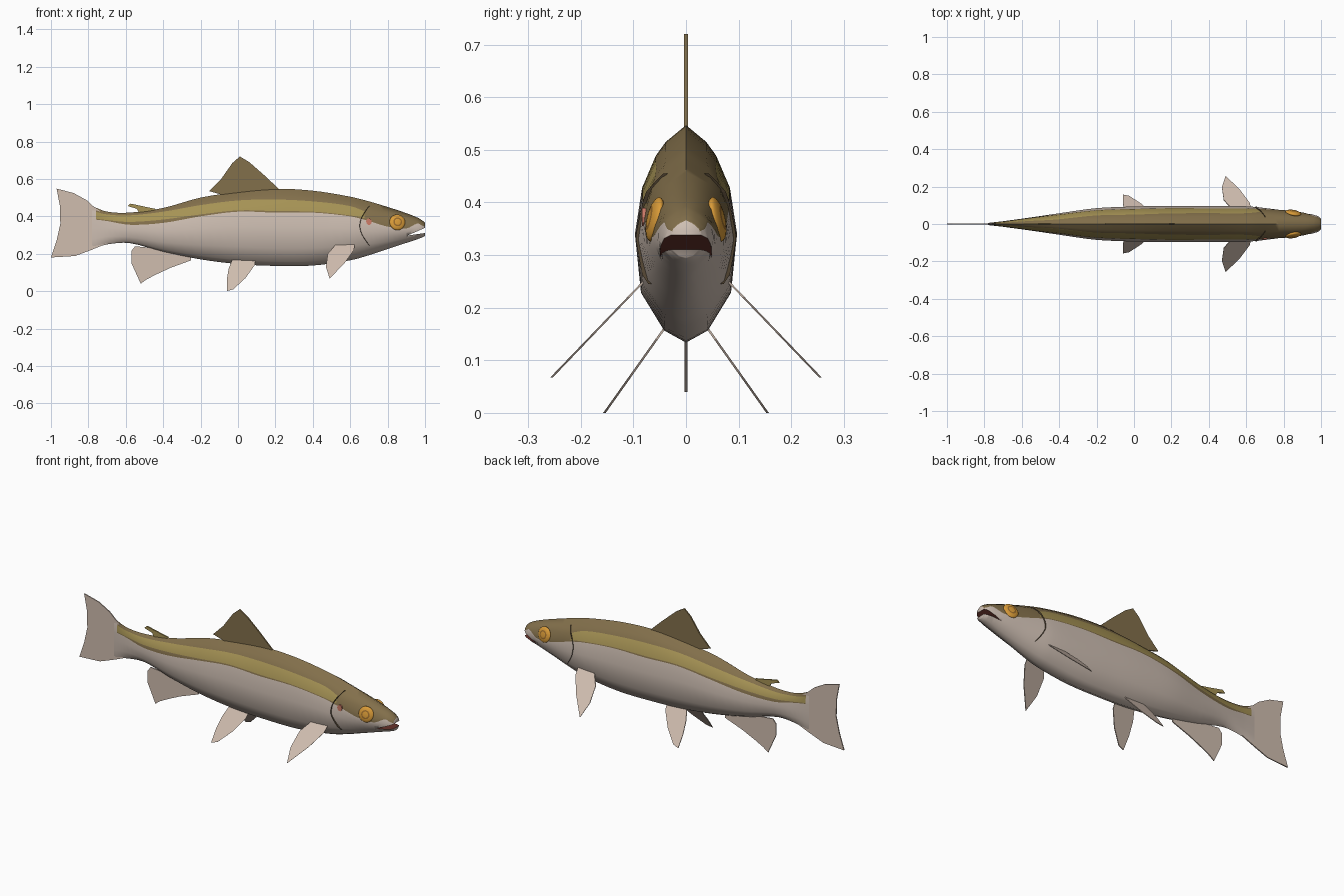
import bpy, bmesh, math
from mathutils import Vector, Matrix

if "Cube" in bpy.data.objects:
    bpy.data.objects.remove(bpy.data.objects["Cube"])


def mat(name, rgb):
    m = bpy.data.materials.new(name)
    m.diffuse_color = (*rgb, 1)
    m.use_nodes = True
    m.node_tree.nodes["Principled BSDF"].inputs["Base Color"].default_value = m.diffuse_color
    return m


BELLY = mat("pale belly", (0.62, 0.52, 0.45))
BACK = mat("olive brown", (0.225, 0.16, 0.07))
STRIPE = mat("light olive", (0.38, 0.29, 0.09))
FIN = mat("fin beige", (0.63, 0.51, 0.43))
MOUTH = mat("mouth red", (0.14, 0.035, 0.025))
EYE = mat("amber", (0.70, 0.33, 0.04))
PUPIL = mat("dark amber", (0.33, 0.15, 0.025))
PINK = mat("cheek pink", (0.62, 0.2, 0.14))
GILL = mat("gill shadow", (0.08, 0.055, 0.03))


def make(name, bm, mats, smooth=None):
    bmesh.ops.recalc_face_normals(bm, faces=bm.faces)
    me = bpy.data.meshes.new(name)
    bm.to_mesh(me)
    bm.free()
    for m in mats:
        me.materials.append(m)
    ob = bpy.data.objects.new(name, me)
    bpy.context.collection.objects.link(ob)
    if smooth:
        shade(ob, smooth)
    return ob


def activate(ob):
    bpy.ops.object.select_all(action='DESELECT')
    ob.select_set(True)
    bpy.context.view_layer.objects.active = ob


def shade(ob, degrees):
    activate(ob)
    bpy.ops.object.shade_smooth_by_angle(angle=math.radians(degrees))


# Body stations: x, bottom, top, half width, belly line, stripe bottom, stripe top
ROWS = [
    (-.78, .225, .455, .006, .385, .390, .430),
    (-.70, .250, .425, .015, .375, .380, .410),
    (-.58, .257, .420, .032, .355, .370, .405),
    (-.40, .210, .445, .058, .365, .383, .425),
    (-.20, .170, .500, .085, .400, .410, .460),
    (.00, .145, .530, .095, .425, .432, .485),
    (.20, .135, .547, .097, .420, .428, .490),
    (.40, .137, .537, .097, .420, .425, .480),
    (.60, .165, .505, .095, .400, .405, .455),
    (.70, .192, .480, .087, .375, .385, .420),
    (.80, .225, .450, .076, .345, .365, .405),
    (.90, .258, .417, .062, .335, .355, .385),
    (.96, .278, .393, .050, .362, .367, .378),
    (.985, .287, .378, .041, .350, .355, .365),
    (1.0, .295, .366, .030, .345, .350, .357),
]
# Cross-section: height fraction, width fraction
SECTION = [(0, 0), (.06, .46), (.23, .88), (.5, 1), (.77, .82), (.91, .46), (1, 0)]


def lerp_table(table, x):
    for a, b in zip(table, table[1:]):
        if x <= b[0]:
            f = max(0, (x - a[0]) / (b[0] - a[0]))
            return [p + (q - p) * f for p, q in zip(a, b)]
    return list(table[-1])


def half_width(row, z):
    t = (z - row[1]) / (row[2] - row[1])
    return row[3] * lerp_table(SECTION, t)[1]


def smooth_rows(steps=4):
    """Hermite interpolation of the stations along x."""
    def slope(i, k):
        a, b = ROWS[max(i - 1, 0)], ROWS[min(i + 1, len(ROWS) - 1)]
        return (b[k] - a[k]) / (b[0] - a[0])
    out = []
    for i in range(len(ROWS) - 1):
        a, b = ROWS[i], ROWS[i + 1]
        d = b[0] - a[0]
        for s in range(steps):
            t = s / steps
            h = (2*t**3 - 3*t*t + 1, t**3 - 2*t*t + t, -2*t**3 + 3*t*t, t**3 - t*t)
            out.append([a[0] + d * t] + [
                h[0]*a[k] + h[1]*d*slope(i, k) + h[2]*b[k] + h[3]*d*slope(i + 1, k)
                for k in range(1, 7)])
    return out + [list(ROWS[-1])]


# Body loft, coloured by band
bm = bmesh.new()
rings, xs = [], []
for r in smooth_rows():
    x, bot, top, w, a, b, c = r
    zs = [bot + (a - bot) * f for f in (0, .08, .33, .72, 1)]
    zs += [b, c, c + (top - c) * .45, top]
    n = len(zs) - 1
    side = [(half_width(r, z), z) for z in zs]
    ring = side + [(-y, z) for y, z in side[n - 1:0:-1]]
    rings.append([bm.verts.new((x, y, z)) for y, z in ring])
    xs.append(x)
count = 2 * n
for i in range(len(rings) - 1):
    xm = (xs[i] + xs[i + 1]) / 2
    for j in range(count):
        k = (j + 1) % count
        f = bm.faces.new((rings[i][j], rings[i][k], rings[i + 1][k], rings[i + 1][j]))
        band = j if j < n else count - 1 - j
        if band < 4 or xm < -.765:
            f.material_index = 0
        elif band == 5 and xm < .67:
            f.material_index = 2
        else:
            f.material_index = 1
bm.faces.new(rings[0])
bm.faces.new(rings[-1])
body = make("body", bm, [BELLY, BACK, STRIPE, MOUTH])


# Flat plate in x-z, leaning outward by a function of z
def plate(bm, pts, lean, half):
    sides = [[bm.verts.new((x, lean(z) + s * half, z)) for x, z in pts] for s in (-1, 1)]
    bm.faces.new(sides[0])
    bm.faces.new(sides[1][::-1])
    for i in range(len(pts)):
        j = (i + 1) % len(pts)
        bm.faces.new((sides[0][i], sides[0][j], sides[1][j], sides[1][i]))


def fin(name, pts, material, lean=lambda z: 0, half=.003):
    bm = bmesh.new()
    plate(bm, pts, lean, half)
    return make(name, bm, [material])


# Mouth opening cut out of the head
cutter = fin("mouth_cutter", [(.905, .297), (1.05, .318), (1.05, .360)], MOUTH, half=.2)
cutter.hide_render = True
activate(body)
cut = body.modifiers.new("mouth", 'BOOLEAN')
cut.operation, cut.solver, cut.object = 'DIFFERENCE', 'EXACT', cutter
cut.material_mode = 'TRANSFER'
bpy.ops.object.modifier_apply(modifier=cut.name)
bpy.data.objects.remove(cutter)
shade(body, 65)

# Middle fins
fin("dorsal_fin", [(-.155, .535), (-.09, .60), (-.03, .685), (.01, .72), (.06, .69),
                   (.14, .62), (.22, .545), (.15, .50), (-.05, .505)], BACK, half=.004)
fin("adipose_fin", [(-.59, .455), (-.575, .468), (-.5, .452), (-.44, .44),
                    (-.45, .42), (-.53, .42), (-.54, .44)], STRIPE, half=.004)
fin("tail_fin", [(-.70, .40), (-.775, .455), (-.81, .487), (-.88, .525), (-.97, .548),
                 (-.953, .46), (-.95, .36), (-.97, .27), (-1.0, .18), (-.87, .188),
                 (-.78, .222), (-.70, .255)], FIN)
fin("anal_fin", [(-.57, .215), (-.57, .15), (-.52, .04), (-.49, .062), (-.44, .088),
                 (-.36, .125), (-.25, .165), (-.25, .195), (-.4, .225), (-.55, .24)], FIN)

# Paired fins, gill edges and eyes
for s, label in ((-1, "right"), (1, "left")):
    fin(f"pelvic_fin_{label}",
        [(.10, .21), (-.03, .17), (-.05, .12), (-.06, .06), (-.06, 0), (-.025, .01),
         (.04, .07), (.09, .14)], FIN, lambda z: s * (.045 + (.155 - z) * .71), .0025)
    fin(f"pectoral_fin_{label}",
        [(.63, .29), (.62, .22), (.57, .15), (.49, .067), (.47, .13), (.48, .20),
         (.54, .27)], FIN, lambda z: s * (.085 + (.245 - z) * .96), .0025)

    # Gill edge: thin upright lip facing the tail
    bm = bmesh.new()
    lip = []
    for i in range(13):
        t = i / 12
        x, z = .70 - .05 * math.sin(math.pi * t), .455 - .21 * t
        y = half_width(lerp_table(ROWS, x), z)
        lip.append([bm.verts.new((x + dx, s * (y + dy), z))
                    for dx, dy in ((0, .005), (.004, -.004), (.0, -.004))])
    for p, q in zip(lip, lip[1:]):
        for k in range(3):
            bm.faces.new((p[k], p[(k + 1) % 3], q[(k + 1) % 3], q[k]))
    make(f"gill_edge_{label}", bm, [GILL])

    # Eye: flattened ball with a darker ring
    bm = bmesh.new()
    bmesh.ops.create_uvsphere(bm, u_segments=20, v_segments=16, radius=1)
    for f in bm.faces:
        c = f.calc_center_median()
        f.material_index = int(.3 < math.hypot(c.x, c.y) < .6)
    aim = Vector((.18, s, .22)).to_track_quat('Z', 'Y').to_matrix().to_4x4()
    bm.transform(Matrix.Translation((.852, s * .059, .368)) @ aim
                 @ Matrix.Diagonal((.043, .043, .014, 1)))
    make(f"eye_{label}", bm, [EYE, PUPIL], 60)

# Cheek spot on the right side
spot_y = half_width(lerp_table(ROWS, .70), .372)
fin("cheek_spot", [(.70 + .015 * math.cos(a * math.pi / 5), .372 + .018 * math.sin(a * math.pi / 5))
                   for a in range(10)], PINK, lambda z: -spot_y, .004)
